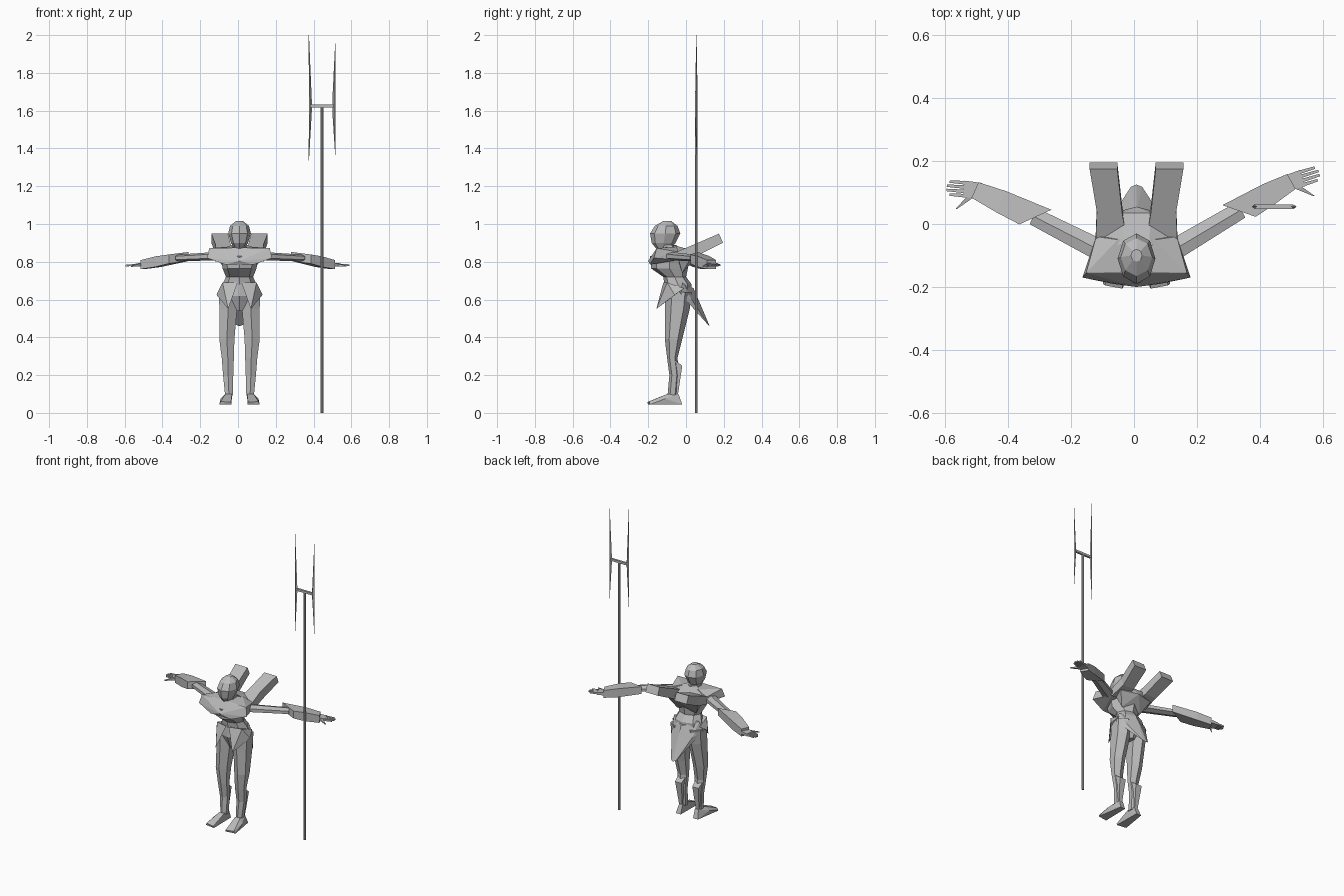
import bpy, bmesh, math
from mathutils import Vector as V

CX = 0.008  # the figure's centre line
X, Y, Z = V((1, 0, 0)), V((0, 1, 0)), V((0, 0, 1))

grey = bpy.data.materials.new("plain grey")
grey.diffuse_color = (0.5, 0.5, 0.5, 1)


def finish(name, bm):
    bmesh.ops.recalc_face_normals(bm, faces=bm.faces)
    me = bpy.data.meshes.new(name)
    bm.to_mesh(me)
    bm.free()
    me.materials.append(grey)
    ob = bpy.data.objects.new(name, me)
    bpy.context.collection.objects.link(ob)
    return ob


def loft(name, secs, n, u, v, phase):
    """Skin n-sided rings; each section is (x, y, z, half width, half depth)."""
    bm = bmesh.new()
    ang = [math.radians(phase) + 2 * math.pi * i / n for i in range(n)]
    mu = max(abs(math.cos(a)) for a in ang)
    mv = max(abs(math.sin(a)) for a in ang)
    rings = []
    for x, y, z, w, d in secs:
        c = V((x, y, z))
        rings.append([bm.verts.new(c + u * (w * math.cos(a) / mu) + v * (d * math.sin(a) / mv)) for a in ang])
    for a, b in zip(rings, rings[1:]):
        for i in range(n):
            j = (i + 1) % n
            bm.faces.new((a[i], a[j], b[j], b[i]))
    bm.faces.new(rings[0])
    bm.faces.new(rings[-1])
    return finish(name, bm)


def body(name, secs, n=6, phase=90, x=0.0):
    """Upright loft from (z, half width, front y, back y)."""
    return loft(name, [(CX + x, (f + b) / 2, z, w, (b - f) / 2) for z, w, f, b in secs], n, X, Y, phase)


def hull(name, pts, sides=(1,), both=False):
    """Faceted solid round a few points, optionally symmetric."""
    for s in sides:
        bm = bmesh.new()
        for x, y, z in pts:
            for t in ((1, -1) if both and x else (s,)):
                bm.verts.new((CX + t * x, y, z))
        r = bmesh.ops.convex_hull(bm, input=bm.verts)
        junk = {g for g in r["geom_interior"] + r["geom_unused"] if isinstance(g, bmesh.types.BMVert)}
        bmesh.ops.delete(bm, geom=list(junk), context="VERTS")
        finish(name, bm)


# Head and neck
body("head", [(0.86, 0.022, -0.15, -0.09), (0.9, 0.045, -0.182, -0.055), (0.95, 0.06, -0.19, -0.03),
              (0.99, 0.05, -0.165, -0.045), (1.016, 0.018, -0.12, -0.08)], 8)
body("neck", [(0.82, 0.045, -0.15, -0.03), (0.89, 0.035, -0.14, -0.05)])

# Shoulder collar with pointed tips
hull("shoulder_collar", [(0.172, -0.17, 0.82), (0.16, -0.155, 0.872), (0.128, -0.04, 0.852), (0.128, -0.04, 0.81),
                         (0, -0.2, 0.805), (0, -0.15, 0.875), (0.075, -0.19, 0.785), (0.06, -0.05, 0.88)], both=True)
# Upper back
hull("upper_back", [(0.12, -0.05, 0.85), (0.115, 0.025, 0.82), (0.045, 0.035, 0.86), (0, 0.055, 0.82),
                    (0.07, -0.02, 0.74), (0.04, -0.07, 0.89)], both=True)
# Chest, waist and hips
body("torso", [(0.54, 0.03, -0.09, 0.0), (0.62, 0.105, -0.12, 0.03), (0.68, 0.09, -0.115, 0.03), (0.72, 0.072, -0.12, 0.0),
               (0.765, 0.09, -0.185, 0.01), (0.83, 0.1, -0.19, 0.02)], 8, 90)

# Pointed skirt: hip plates and rear tail
hull("hip_plate", [(0.09, -0.1, 0.69), (0.01, -0.12, 0.69), (0.122, -0.06, 0.625), (0.06, -0.157, 0.55),
                   (0.1, -0.01, 0.66), (0.075, -0.11, 0.6)], (-1, 1))
hull("rear_skirt", [(0.09, -0.02, 0.69), (0.112, -0.03, 0.63), (0, 0.04, 0.66), (0.075, 0.03, 0.6), (0, 0.07, 0.58),
                    (0.018, 0.118, 0.465), (0, 0.125, 0.46)], both=True)

# Legs, calf spurs, feet
for s in (-1, 1):
    loft("leg", [(CX + s * x, (f + b) / 2, z, w, (b - f) / 2) for z, x, w, f, b in (
        (0.64, 0.06, 0.048, -0.11, 0.03), (0.55, 0.06, 0.047, -0.112, 0.02), (0.39, 0.067, 0.04, -0.112, -0.02),
        (0.29, 0.062, 0.032, -0.1, -0.045), (0.2, 0.06, 0.027, -0.088, -0.035), (0.09, 0.056, 0.02, -0.098, -0.045))],
        6, X, Y, 90)
hull("calf_guard", [(0.035, -0.06, 0.28), (0.09, -0.06, 0.28), (0.04, -0.02, 0.25), (0.085, -0.02, 0.25),
                    (0.05, -0.045, 0.08), (0.07, -0.045, 0.08), (0.06, -0.08, 0.15)], (-1, 1))
hull("foot", [(0.04, -0.1, 0.1), (0.075, -0.1, 0.1), (0.045, -0.04, 0.1), (0.07, -0.04, 0.1),
              (0.045, -0.02, 0.045), (0.08, -0.02, 0.045), (0.042, -0.2, 0.045), (0.107, -0.19, 0.045),
              (0.045, -0.205, 0.057), (0.1, -0.195, 0.06), (0.1, -0.11, 0.075)], (-1, 1))

# Back boosters
for s in (-1, 1):
    loft("booster", [(CX + s * 0.08, -0.05, 0.825, 0.05, 0.025), (CX + s * 0.086, 0.05, 0.862, 0.04, 0.03),
                     (CX + s * 0.105, 0.185, 0.925, 0.044, 0.026)], 4, X, V((0, -0.4, 0.92)), 45)

# Arms: shoulder, elbow, wrist, fingertip
for sh, el, wr, tip in (((0.13, -0.08, 0.83), (0.34, 0.045, 0.82), (0.5, 0.135, 0.785), (0.588, 0.162, 0.782)),
                        ((-0.115, -0.08, 0.83), (-0.32, 0.025, 0.82), (-0.505, 0.108, 0.785), (-0.595, 0.115, 0.78))):
    sh, el, wr, tip = map(V, (sh, el, wr, tip))
    out = (wr - el).normalized()
    side = Z.cross(out).normalized() * (1 if out.x > 0 else -1)  # points to the back
    loft("upper_arm", [(*sh, 0.034, 0.022), (*el, 0.028, 0.018)], 6, side, Z, 90)
    # Forearm guard, its elbow end cut aslant
    fa = loft("forearm_guard", [(*el, 0.042, 0.024), (*el.lerp(wr, 0.55), 0.037, 0.028), (*wr, 0.027, 0.024)],
              4, side, Z, 45)
    for v in fa.data.vertices[:4]:
        v.co += out * (-0.045 if (v.co - el).dot(side) > 0 else 0.03)
    # Hand: palm, fingers, thumb
    hd = (tip - wr).normalized()
    hs = Z.cross(hd).normalized() * (1 if hd.x > 0 else -1)
    mid = wr.lerp(tip, 0.4)
    loft("palm", [(*(wr - hd * 0.02), 0.024, 0.01), (*mid, 0.027, 0.008)], 4, hs, Z, 45)
    for k, length in enumerate((0.85, 1.0, 1.0, 0.8)):
        o = hs * (0.0205 - 0.0137 * k)
        loft("finger", [(*(mid + o), 0.0055, 0.006), (*(mid.lerp(tip, length) + o), 0.004, 0.004)], 4, hs, Z, 45)
    base = wr + hd * 0.01 - hs * 0.02
    loft("thumb", [(*base, 0.012, 0.007), (*(base + hd * 0.045 - hs * 0.045 - Z * 0.006), 0.002, 0.003)], 4, hd, Z, 45)

# Staff with crossbar and two long thin blades
SX, SY = 0.445, 0.055
loft("staff_pole", [(SX, SY, 0, 0.007, 0.007), (SX, SY, 1.625, 0.007, 0.007)], 8, X, Y, 22.5)
loft("staff_crossbar", [(SX - 0.06, SY, 1.625, 0.007, 0.007), (SX + 0.06, SY, 1.625, 0.007, 0.007)], 4, Y, Z, 45)
for s, lo, hi in ((-1, 1.335, 2.0), (1, 1.365, 1.955)):
    x = SX + s * 0.062
    loft("staff_blade", [(SX + s * 0.07, SY, lo, 0.0008, 0.0008), (x, SY, 1.6, 0.008, 0.007),
                         (x, SY, 1.65, 0.008, 0.007), (SX + s * 0.07, SY, hi, 0.0008, 0.0008)], 4, X, Y, 0)
